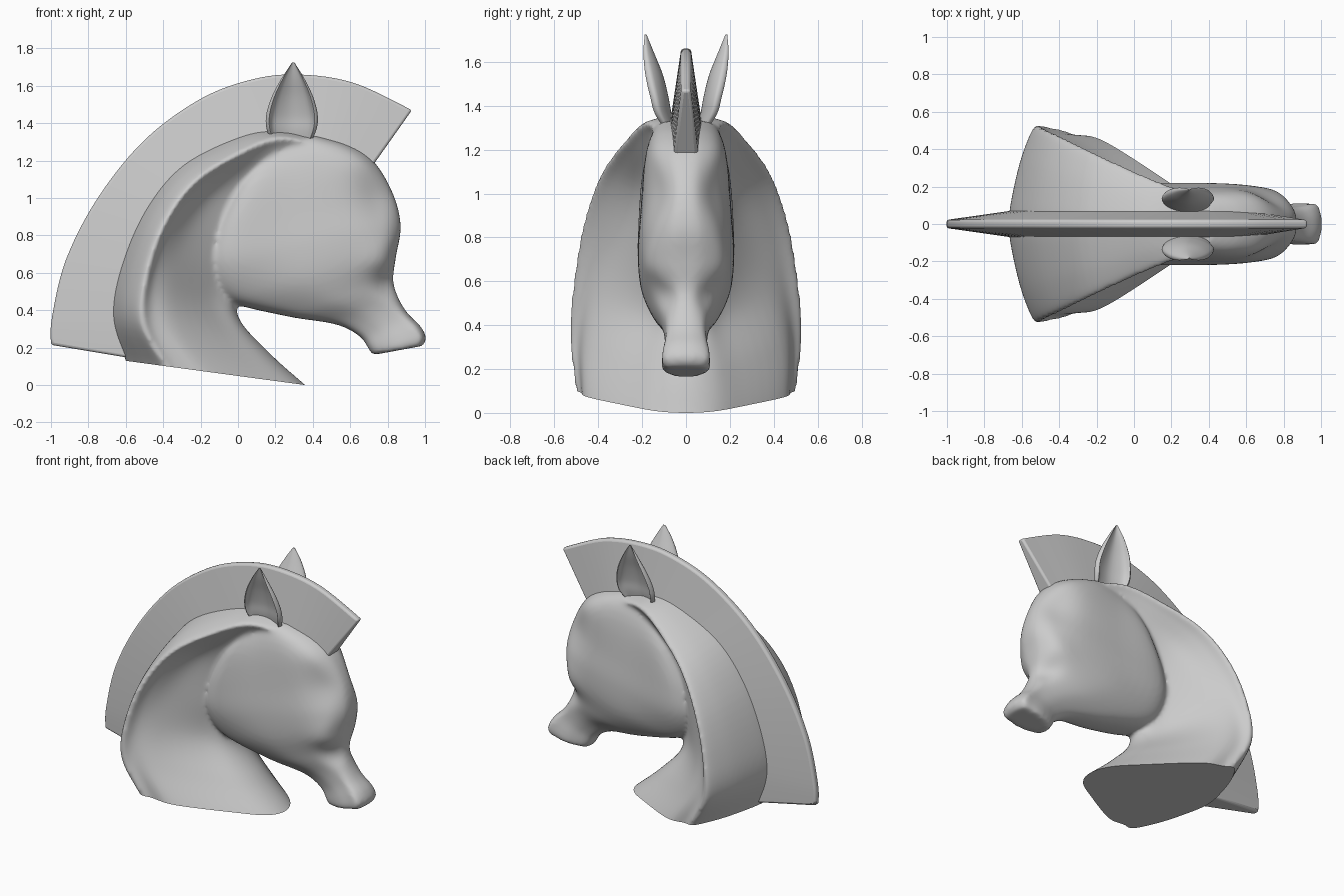
import bpy, bmesh
from mathutils import Vector as V

if "Cube" in bpy.data.objects:
    bpy.data.objects.remove(bpy.data.objects["Cube"])


def catmull(pts, n, closed):
    """Smooth curve through pts with n steps per span."""
    m, out = len(pts), []
    for i in range(m if closed else m - 1):
        if closed:
            p = [pts[(i + k) % m] for k in (-1, 0, 1, 2)]
        else:
            p = [pts[min(max(i + k, 0), m - 1)] for k in (-1, 0, 1, 2)]
        for s in range(n):
            t = s / n
            out.append(0.5 * (2 * p[1] + (p[2] - p[0]) * t
                       + (2 * p[0] - 5 * p[1] + 4 * p[2] - p[3]) * t * t
                       + (3 * p[1] - p[0] - 3 * p[2] + p[3]) * t ** 3))
    return out if closed else out + [pts[-1].copy()]


def loft(name, rings, around=5, along=6, angle=0.8):
    """Skin closed rings, smoothed around and along, with flat end caps."""
    rings = [catmull(r, around, True) if around > 1 else r for r in rings]
    rings = list(zip(*[catmull(list(c), along, False) for c in zip(*rings)]))
    bm = bmesh.new()
    vs = [[bm.verts.new(p) for p in r] for r in rings]
    n = len(vs[0])
    for a, b in zip(vs, vs[1:]):
        for i in range(n):
            bm.faces.new((a[i], a[(i + 1) % n], b[(i + 1) % n], b[i]))
    bm.faces.new(vs[0])
    bm.faces.new(vs[-1])
    bmesh.ops.recalc_face_normals(bm, faces=bm.faces)
    me = bpy.data.meshes.new(name)
    bm.to_mesh(me)
    bm.free()
    ob = bpy.data.objects.new(name, me)
    bpy.context.collection.objects.link(ob)
    smooth(ob, angle)
    return ob


def smooth(ob, angle):
    bpy.ops.object.select_all(action='DESELECT')
    bpy.context.view_layer.objects.active = ob
    ob.select_set(True)
    bpy.ops.object.shade_smooth_by_angle(angle=angle)


def symmetric(half):
    """Close a half section whose first and last points lie on y = 0."""
    return half + [V((p.x, -p.y, p.z)) for p in half[-2:0:-1]]


def at(a, b, t, y):
    x, z = a[0] + (b[0] - a[0]) * t, a[1] + (b[1] - a[1]) * t
    return V((x, y, z))


# Neck: nape point, side ridge, throat point, ridge width, two flank widths
neck_rows = [
    ((-.57, .05), (-.36, .02), (.45, -.08), .475, .45, .26),
    ((-.60, .13), (-.40, .101), (.36, 0), .495, .45, .26),
    ((-.67, .36), (-.52, .33), (.17, .17), .525, .44, .24),
    ((-.63, .62), (-.50, .58), (.0, .37), .515, .38, .18),
    ((-.50, .93), (-.40, .86), (.02, .58), .47, .29, .15),
    ((-.30, 1.175), (-.23, 1.09), (.08, .78), .39, .21, .12),
    ((0, 1.33), (.03, 1.25), (.2, .9), .27, .16, .09),
    ((.2, 1.365), (.23, 1.32), (.35, 1.0), .19, .13, .08),
    ((.42, 1.335), (.43, 1.28), (.5, 1.05), .13, .09, .06),
]
neck = loft("neck", [symmetric([
    at(b, r, 0, 0), at(b, r, .14, w * .3), at(b, r, .5, w * .7), at(r, f, 0, w),
    at(r, f, .1, w * .6 + a * .4), at(r, f, .3, a), at(r, f, .7, b2),
    at(r, f, .93, b2 * .5), at(r, f, 1, 0)]) for b, r, f, w, a, b2 in neck_rows])

# Head: face point, jaw point, widths at face edge, cheek and jaw
head_rows = [
    ((.42, 1.335), (.14, 1.26), .10, .14, .13),
    ((.60, 1.28), (.02, 1.13), .13, .175, .175),
    ((.73, 1.19), (-.07, 1.0), .145, .195, .20),
    ((.83, 1.02), (-.165, .8), .115, .21, .21),
    ((.87, .85), (-.185, .62), .155, .22, .205),
    ((.845, .69), (-.08, .46), .17, .205, .16),
    ((.83, .56), (.25, .37), .082, .16, .12),
    ((.86, .46), (.52, .325), .08, .11, .08),
    ((.91, .38), (.65, .26), .085, .095, .07),
    ((.975, .315), (.70, .19), .10, .105, .08),
    ((1.005, .255), (.72, .165), .105, .11, .08),
    ((.99, .21), (.745, .165), .09, .10, .07),
]
head = loft("head", [symmetric([
    at(f, j, 0, 0), at(f, j, .015, a * .5), at(f, j, .09, a),
    at(f, j, .25, a * .2 + b * .8), at(f, j, .55, b), at(f, j, .85, c),
    at(f, j, .97, c * .6), at(f, j, 1, 0)]) for f, j, a, b, c in head_rows])

# Blend head into neck, then slice the sloping flat base
neck.select_set(True)
bpy.ops.object.join()
body = bpy.context.object
body.name = "head_and_neck"
rem = body.modifiers.new("fuse", 'REMESH')
rem.mode, rem.voxel_size = 'VOXEL', .013
sm = body.modifiers.new("blend", 'SMOOTH')
sm.factor, sm.iterations = .5, 11
for m in ("fuse", "blend"):
    bpy.ops.object.modifier_apply(modifier=m)
bm = bmesh.new()
bm.from_mesh(body.data)
cut = bmesh.ops.bisect_plane(bm, geom=bm.verts[:] + bm.edges[:] + bm.faces[:],
                             plane_co=(.36, 0, 0), plane_no=(.135, 0, 1),
                             clear_inner=True)
rim = [e for e in cut["geom_cut"] if isinstance(e, bmesh.types.BMEdge)]
bmesh.ops.contextual_create(bm, geom=rim)
bmesh.ops.recalc_face_normals(bm, faces=bm.faces)
bm.to_mesh(body.data)
bm.free()
smooth(body, .8)

# Mane crest: outer edge, root, root half thickness
crest = [
    ((-1, .215), (-.58, .145), .075), ((-.995, .36), (-.63, .36), .075),
    ((-.92, .67), (-.58, .62), .075), ((-.75, 1.0), (-.46, .91), .075),
    ((-.50, 1.31), (-.27, 1.14), .075), ((-.2, 1.53), (.02, 1.28), .075),
    ((.08, 1.635), (.2, 1.31), .075), ((.33, 1.66), (.35, 1.29), .075),
    ((.62, 1.615), (.5, 1.24), .075), ((.93, 1.47), (.69, 1.13), .06),
]
mane = loft("mane_crest", [[V((o[0], -.022, o[1])), V((o[0], .022, o[1])),
                            V((i[0], w, i[1])), V((i[0], -w, i[1]))]
                           for o, i, w in crest], around=1)
bev = mane.modifiers.new("soft_edges", 'BEVEL')
bev.width, bev.segments, bev.limit_method = .015, 3, 'ANGLE'

# Ears: height, half width, back y, hollow y, rim y
ear = [
    (1.27, .09, .04, .07, .08), (1.36, .13, .065, .09, .14),
    (1.44, .137, .08, .10, .163), (1.54, .11, .105, .125, .185),
    (1.64, .06, .145, .16, .194), (1.725, .006, .18, .184, .188),
]
for side, name in ((-1, "ear_near"), (1, "ear_far")):
    loft(name, [[V((.285 + .01 * (z - 1.3) / .4 + k * w, side * y, z)) for k, y in (
        (-1, .35 * b + .65 * r), (-.88, r), (-.68, .6 * h + .4 * r), (0, h),
        (.68, .6 * h + .4 * r), (.88, r), (1, .35 * b + .65 * r), (.6, .8 * b + .2 * r),
        (0, b), (-.6, .8 * b + .2 * r))] for z, w, b, h, r in ear], around=4)
